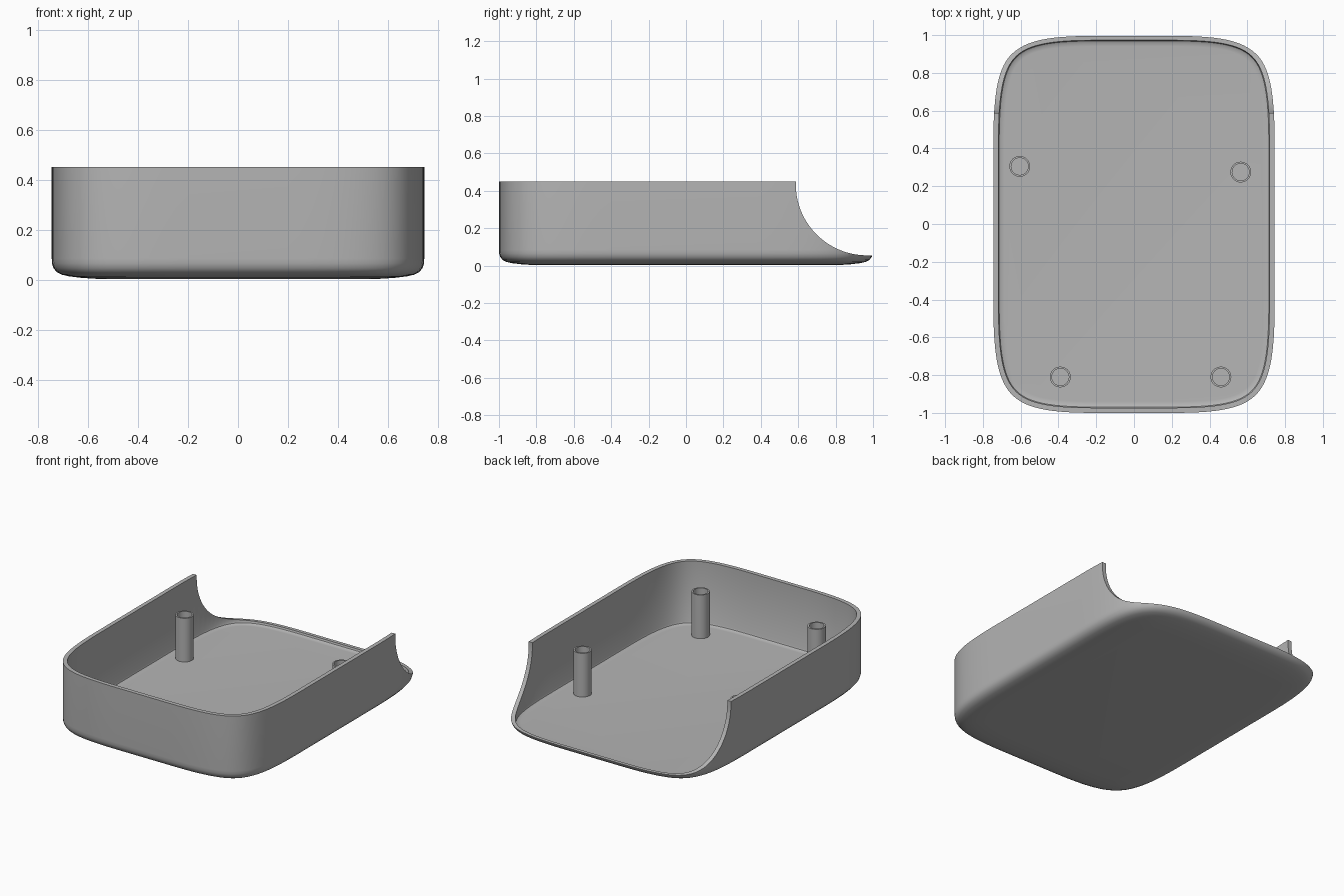
import bpy, bmesh, math
from mathutils import Vector
from mathutils.geometry import interpolate_bezier

cube = bpy.data.objects.get("Cube")
if cube:
    bpy.data.objects.remove(cube, do_unlink=True)

# One plain grey plastic
GREY = (0.46, 0.46, 0.46, 1)
plastic = bpy.data.materials.new("grey_plastic")
plastic.use_nodes = True
plastic.diffuse_color = GREY
shader = plastic.node_tree.nodes["Principled BSDF"]
shader.inputs["Base Color"].default_value = GREY
shader.inputs["Roughness"].default_value = 0.6


def loft(name, rings):
    """Skin a list of equal closed loops and cap both ends."""
    bm = bmesh.new()
    loops = [[bm.verts.new(p) for p in ring] for ring in rings]
    n = len(loops[0])
    for a, b in zip(loops, loops[1:]):
        for i in range(n):
            j = (i + 1) % n
            bm.faces.new((a[i], a[j], b[j], b[i]))
    bm.faces.new(loops[0][::-1])
    bm.faces.new(loops[-1])
    bmesh.ops.recalc_face_normals(bm, faces=bm.faces)
    mesh = bpy.data.meshes.new(name)
    bm.to_mesh(mesh)
    bm.free()
    mesh.materials.append(plastic)
    obj = bpy.data.objects.new(name, mesh)
    bpy.context.collection.objects.link(obj)
    return obj


def activate(obj):
    bpy.ops.object.select_all(action="DESELECT")
    obj.select_set(True)
    bpy.context.view_layer.objects.active = obj


def smooth(obj):
    activate(obj)
    bpy.ops.object.shade_smooth_by_angle(angle=math.radians(35))


# Outline with soft, continuous corners
HX, HY, CX, CY, K = 0.745, 1.0, 0.55, 0.6, 0.88
corner = [p.to_2d() for p in interpolate_bezier(
    Vector((HX, HY - CY, 0)), Vector((HX, HY - CY + K * CY, 0)),
    Vector((HX - CX + K * CX, HY, 0)), Vector((HX - CX, HY, 0)), 28)]
right_half = [Vector((p.x, -p.y)) for p in reversed(corner)] + corner
outline = right_half + [-p for p in right_half]
count = len(outline)


def inset_ring(inset, z):
    ring = []
    for i, p in enumerate(outline):
        t = (outline[(i + 1) % count] - outline[i - 1]).normalized()
        ring.append((p.x - t.y * inset, p.y + t.x * inset, z))
    return ring


# Tray shell: rounded underside, outer wall, rim, inner wall, floor
TOP, FLOOR = 0.45, 0.036
profile = [(0.2, 0.002), (0.12, 0.007), (0.07, 0.013), (0.04, 0.02),
           (0.02, 0.03), (0.007, 0.046), (0.001, 0.065), (0, 0.085),
           (0, TOP), (0.027, TOP), (0.027, 0.052), (0.031, 0.043),
           (0.042, FLOOR + 0.001), (0.06, FLOOR)]
tray = loft("tray_shell", [inset_ring(d, z) for d, z in profile])

# Scooped opening at the back of the wall
R, SY, SZ = 0.38, 0.967, 0.435
scoop = [(SY - R * math.cos(a), SZ - R * math.sin(a))
         for a in (math.pi / 2 * i / 32 for i in range(33))]
scoop = [(SY - R, 0.7)] + scoop + [(1.3, SZ - R), (1.3, 0.7)]
cutter = loft("scoop_cutter", [[(x, y, z) for y, z in scoop] for x in (-1, 1)])
cutter.hide_render = True
cut = tray.modifiers.new("scoop", "BOOLEAN")
cut.operation = "DIFFERENCE"
cut.solver = "EXACT"
cut.object = cutter
activate(tray)
bpy.ops.object.modifier_apply(modifier=cut.name)
bpy.data.objects.remove(cutter, do_unlink=True)
smooth(tray)


# Hollow screw posts
def circle(x, y, r, z, n=32):
    return [(x + r * math.cos(math.tau * i / n),
             y + r * math.sin(math.tau * i / n), z) for i in range(n)]


posts = {"back_right_post": (-0.605, 0.305), "back_left_post": (0.565, 0.275),
         "front_right_post": (-0.39, -0.81), "front_left_post": (0.46, -0.81)}
for name, (x, y) in posts.items():
    smooth(loft(name, [circle(x, y, r, z) for r, z in
                       ((0.055, 0.025), (0.055, 0.325),
                        (0.045, 0.325), (0.045, FLOOR + 0.002))]))
